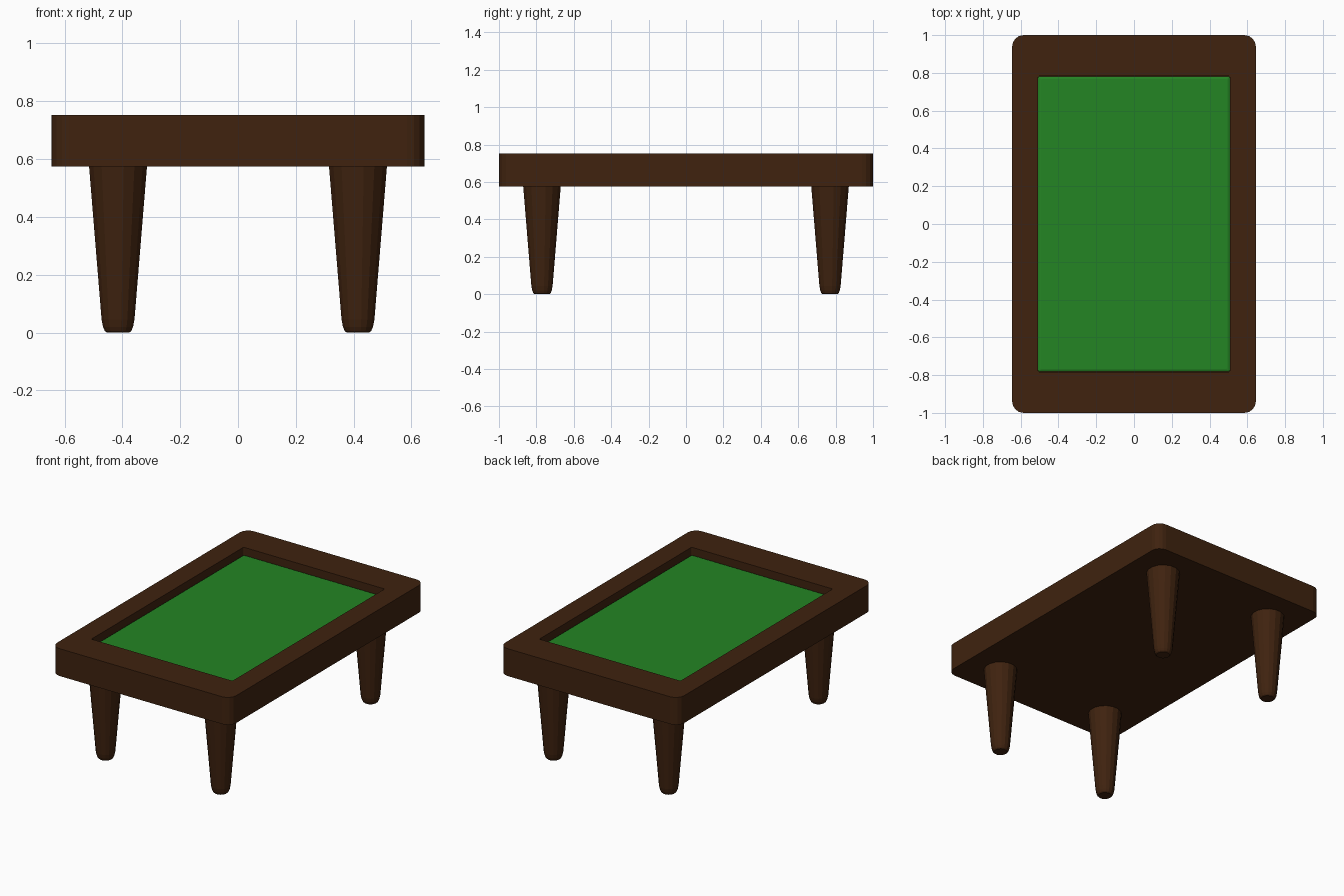
import bpy, bmesh, math

if "Cube" in bpy.data.objects:
    bpy.data.objects.remove(bpy.data.objects["Cube"])

def material(name, rgb):
    m = bpy.data.materials.new(name)
    m.diffuse_color = (*rgb, 1)
    m.use_nodes = True
    m.node_tree.nodes["Principled BSDF"].inputs["Base Color"].default_value = m.diffuse_color
    return m

wood = material("dark wood", (0.050, 0.0165, 0.0048))
felt = material("green felt", (0.0175, 0.235, 0.0175))

def rounded_rect(hx, hy, r, z, steps=4):
    pts = []
    for i, (sx, sy) in enumerate([(1, 1), (-1, 1), (-1, -1), (1, -1)]):
        for k in range(steps + 1):
            a = math.pi / 2 * (i + k / steps)
            pts.append((sx * (hx - r) + r * math.cos(a), sy * (hy - r) + r * math.sin(a), z))
    return pts

def circle(r, z, sides=16):
    return [(r * math.cos(2 * math.pi * (i + 0.5) / sides),
             r * math.sin(2 * math.pi * (i + 0.5) / sides), z) for i in range(sides)]

def loft(name, loops, mat, loc=(0, 0, 0), smooth=None):
    """Skin a stack of equal loops and cap both ends."""
    bm = bmesh.new()
    rings = [[bm.verts.new(p) for p in loop] for loop in loops]
    n = len(rings[0])
    for a, b in zip(rings, rings[1:]):
        for i in range(n):
            j = (i + 1) % n
            bm.faces.new((a[i], a[j], b[j], b[i]))
    bm.faces.new(rings[0][::-1])
    bm.faces.new(rings[-1])
    bmesh.ops.recalc_face_normals(bm, faces=bm.faces)
    me = bpy.data.meshes.new(name)
    bm.to_mesh(me)
    bm.free()
    me.materials.append(mat)
    ob = bpy.data.objects.new(name, me)
    ob.location = loc
    bpy.context.collection.objects.link(ob)
    if smooth:
        bpy.ops.object.select_all(action='DESELECT')
        ob.select_set(True)
        bpy.context.view_layer.objects.active = ob
        bpy.ops.object.shade_smooth_by_angle(angle=math.radians(smooth))
    return ob

# Table body with a recessed pocket for the playing surface
loft("table_frame", [
    rounded_rect(0.645, 1.0, 0.06, 0.575),
    rounded_rect(0.645, 1.0, 0.06, 0.753),
    rounded_rect(0.508, 0.783, 0.008, 0.753),
    rounded_rect(0.508, 0.783, 0.008, 0.67)], wood)

# Felt bed with softened edges
loft("felt_bed", [
    rounded_rect(0.507, 0.782, 0.008, 0.665),
    rounded_rect(0.507, 0.782, 0.008, 0.701),
    rounded_rect(0.500, 0.775, 0.006, 0.706),
    rounded_rect(0.492, 0.767, 0.004, 0.708)], felt)

# Four tapered legs with rounded feet
profile = [(0.040, 0.0), (0.047, 0.006), (0.053, 0.02), (0.058, 0.045), (0.103, 0.585)]
for sx, side in ((-1, "left"), (1, "right")):
    for sy, end in ((-1, "front"), (1, "back")):
        loft(f"{end}_{side}_leg", [circle(r, z) for r, z in profile], wood,
             (sx * 0.415, sy * 0.77, 0))
